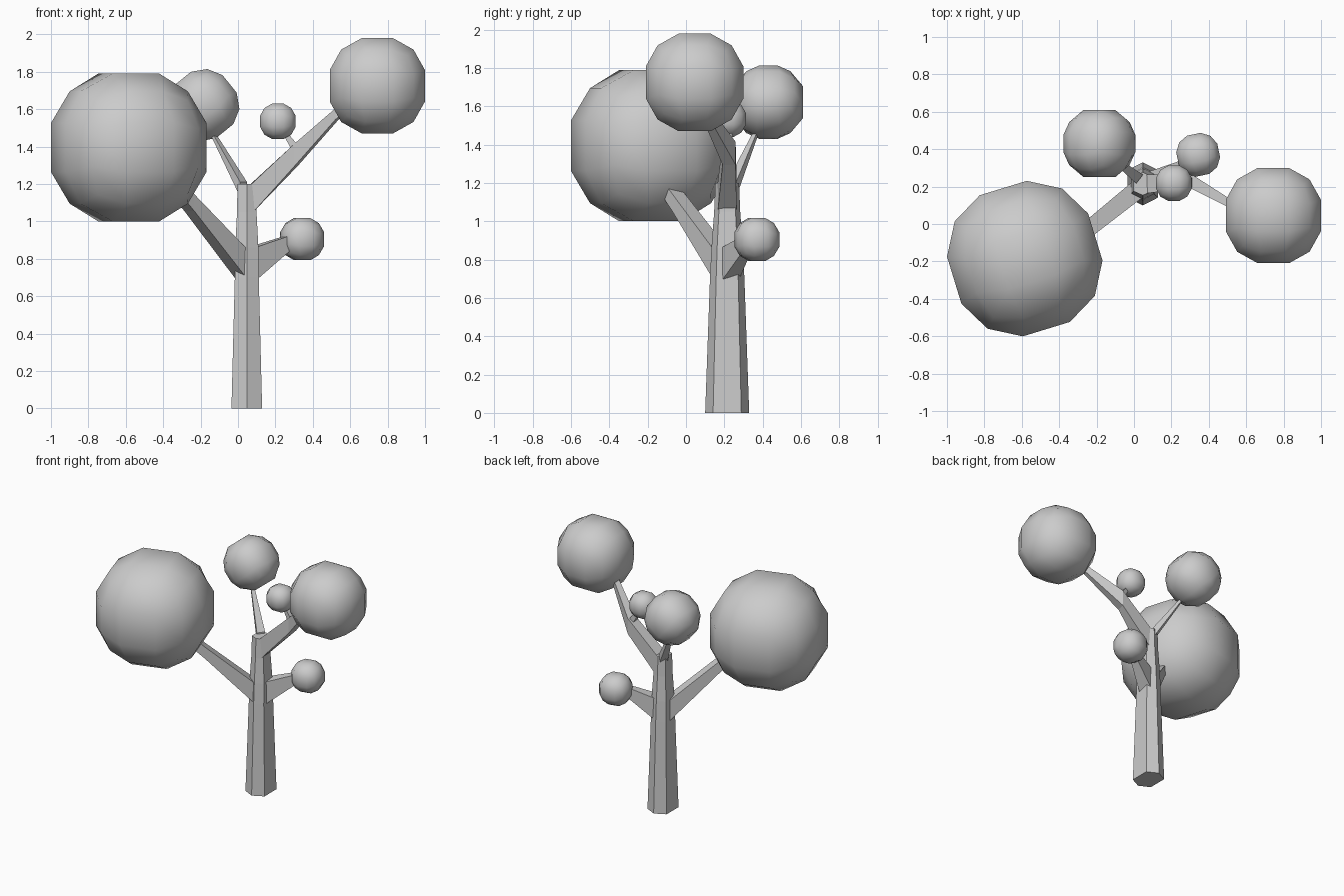
import bpy, bmesh, math
from mathutils import Vector, Matrix

if "Cube" in bpy.data.objects:
    bpy.data.objects.remove(bpy.data.objects["Cube"])


def finish(name, bm, smooth=False):
    bmesh.ops.recalc_face_normals(bm, faces=bm.faces[:])
    for f in bm.faces:
        f.smooth = smooth
    me = bpy.data.meshes.new(name)
    bm.to_mesh(me)
    bm.free()
    ob = bpy.data.objects.new(name, me)
    bpy.context.collection.objects.link(ob)
    return ob


def loft(name, sections):
    """Skin equal-length rings of points and cap both ends."""
    bm = bmesh.new()
    rings = [[bm.verts.new(p) for p in s] for s in sections]
    n = len(rings[0])
    for a, b in zip(rings, rings[1:]):
        for i in range(n):
            j = (i + 1) % n
            bm.faces.new((a[i], a[j], b[j], b[i]))
    bm.faces.new(rings[0][::-1])
    bm.faces.new(rings[-1])
    return finish(name, bm)


def branch(name, path):
    """Tapered four-sided limb; path holds (x, y, z, width, vertical height)."""
    pts = [Vector(p[:3]) for p in path]
    sections = []
    for i, (c, p) in enumerate(zip(pts, path)):
        d = pts[min(i + 1, len(pts) - 1)] - pts[max(i - 1, 0)]
        side = Vector((-d.y, d.x, 0)).normalized() * p[3] / 2
        up = Vector((0, 0, p[4] / 2))
        sections.append([c - side - up, c + side - up, c + side + up, c - side + up])
    return loft(name, sections)


def foliage(name, centre, radius, rot=Matrix.Identity(3)):
    """Ball made from a 3x3x3 cube pushed out to a sphere."""
    bm = bmesh.new()
    bmesh.ops.create_cube(bm, size=2)
    bmesh.ops.subdivide_edges(bm, edges=bm.edges[:], cuts=2, use_grid_fill=True)
    for v in bm.verts:
        v.co = Vector(centre) + rot @ (v.co.normalized() * radius)
    return finish(name, bm, True)


# Trunk: tapered hexagon, points facing front and back
def hexagon(z, hx, hy):
    prof = [(0, -1), (1, -.64), (1, .64), (0, 1), (-1, .64), (-1, -.64)]
    return [Vector((.047 + x * hx, .215 + y * hy, z)) for x, y in prof]


loft("trunk", [hexagon(0, .082, .115), hexagon(.7, .064, .09),
               hexagon(.86, .062, .082), hexagon(1.05, .052, .068),
               hexagon(1.2, .05, .062)])

# Branches
branch("left_branch", [(.02, .185, .77, .1, .16), (-.26, -.04, 1.1, .085, .09),
                       (-.42, -.17, 1.29, .08, .08)])
branch("low_branch", [(.07, .225, .77, .1, .18), (.27, .32, .885, .05, .08),
                      (.33, .36, .905, .04, .06)])
branch("right_branch", [(.07, .215, 1.12, .1, .16), (.31, .225, 1.355, .07, .12),
                        (.53, .1, 1.575, .04, .06), (.65, .06, 1.68, .04, .05)])
branch("twig", [(.31, .22, 1.38, .05, .08), (.25, .22, 1.47, .03, .04),
                (.22, .22, 1.52, .03, .03)])
branch("back_branch", [(.03, .24, 1.17, .06, .08), (-.13, .365, 1.46, .025, .03),
                       (-.17, .41, 1.54, .025, .03)])

# Foliage balls
foliage("left_foliage", (-.584, -.185, 1.395), .436, Matrix.Rotation(math.radians(17), 3, 'Z'))
foliage("right_foliage", (.745, .045, 1.725), .281)
foliage("back_foliage", (-.185, .43, 1.622), .199, Matrix.Rotation(math.radians(51), 3, 'Y'))
foliage("twig_foliage", (.213, .218, 1.535), .104)
foliage("low_foliage", (.343, .37, .905), .124, Matrix.Rotation(math.radians(12), 3, 'Z'))
